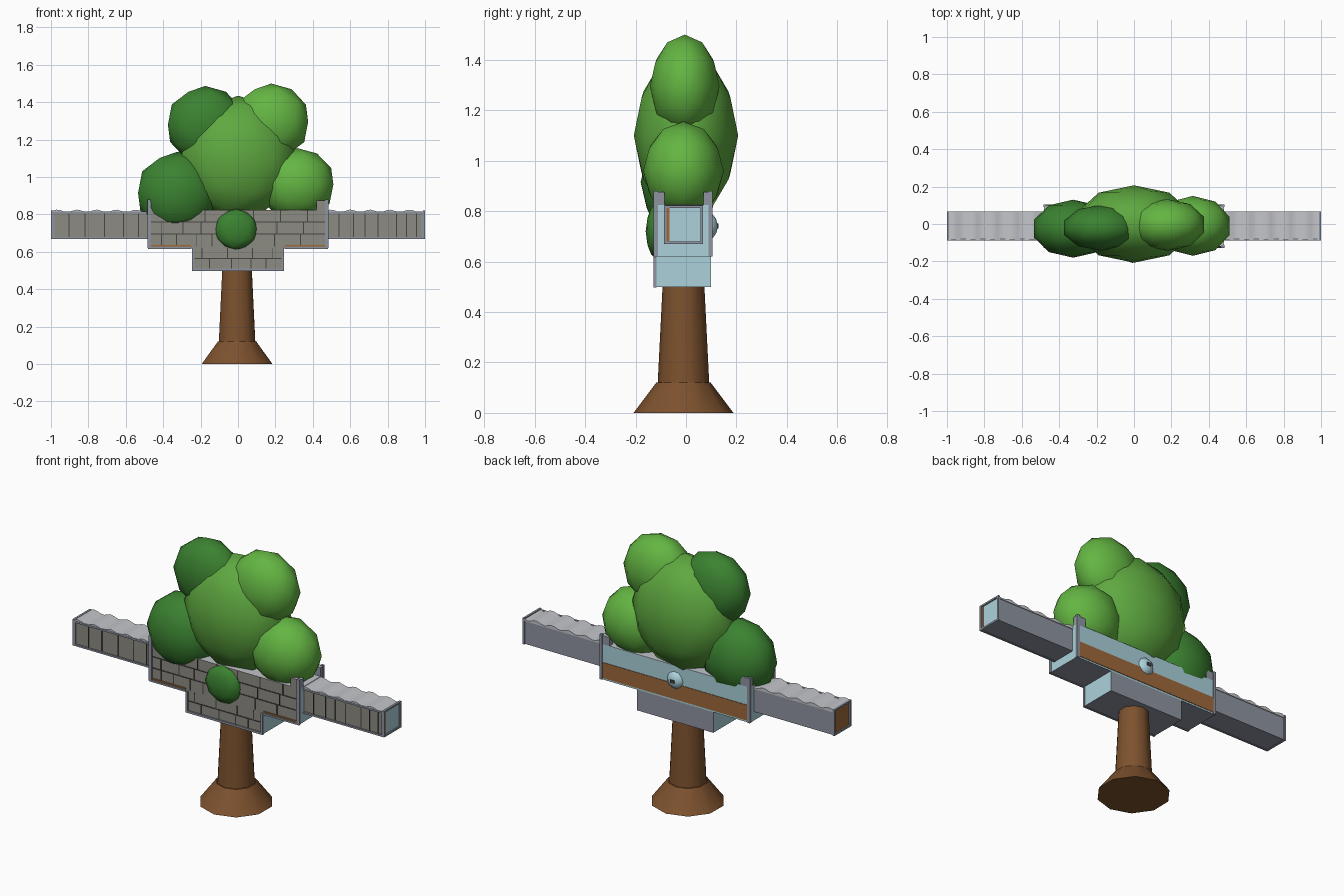
import bpy, bmesh, math, random
from mathutils import Vector, Matrix

if "Cube" in bpy.data.objects:
    bpy.data.objects.remove(bpy.data.objects["Cube"])

random.seed(4)


def srgb(v):
    return v / 12.92 if v <= 0.04045 else ((v + 0.055) / 1.055) ** 2.4


def mat(name, r, g, b):
    m = bpy.data.materials.new(name)
    m.diffuse_color = (srgb(r), srgb(g), srgb(b), 1)
    m.use_nodes = True
    m.node_tree.nodes["Principled BSDF"].inputs["Base Color"].default_value = m.diffuse_color
    return m


BARK = mat("bark brown", 0.49, 0.32, 0.18)
WOOD = mat("wood orange", 0.62, 0.41, 0.23)
LEAF = mat("light leaf", 0.39, 0.71, 0.26)
MID = mat("middle leaf", 0.37, 0.66, 0.25)
DARK = mat("dark leaf", 0.23, 0.51, 0.19)
STONE = mat("warm stone", 0.55, 0.545, 0.51)
JOINT = mat("joint grey", 0.27, 0.27, 0.27)
SLATE = mat("slate grey", 0.56, 0.58, 0.63)
ICE = mat("pale blue", 0.67, 0.82, 0.86)
CAP = mat("pale grey", 0.76, 0.77, 0.79)


def finish(bm, name, mats, smooth=None):
    me = bpy.data.meshes.new(name)
    bm.normal_update()
    bm.to_mesh(me)
    bm.free()
    ob = bpy.data.objects.new(name, me)
    bpy.context.collection.objects.link(ob)
    for m in mats:
        me.materials.append(m)
    if smooth:
        bpy.ops.object.select_all(action='DESELECT')
        ob.select_set(True)
        bpy.context.view_layer.objects.active = ob
        bpy.ops.object.shade_smooth_by_angle(angle=math.radians(smooth))
    return ob


def add_box(bm, lo, hi):
    lo, hi = Vector(lo), Vector(hi)
    size = hi - lo
    m = Matrix.Translation((lo + hi) / 2) @ Matrix.Diagonal((*size, 1))
    return bmesh.ops.create_cube(bm, size=1, matrix=m)["verts"]


def box(name, lo, hi, base, front=None, back=None, right=None, left=None, top=None):
    """Box whose faces are coloured by the direction they look."""
    bm = bmesh.new()
    add_box(bm, lo, hi)
    bm.normal_update()
    mats = [base]
    rules = [(front, (0, -1, 0)), (back, (0, 1, 0)), (right, (1, 0, 0)),
             (left, (-1, 0, 0)), (top, (0, 0, 1))]
    for m, d in rules:
        if m:
            mats.append(m)
            for f in bm.faces:
                if f.normal.dot(Vector(d)) > 0.9:
                    f.material_index = len(mats) - 1
    return finish(bm, name, mats)


def bars(name, boxes, m):
    bm = bmesh.new()
    for lo, hi in boxes:
        add_box(bm, lo, hi)
    return finish(bm, name, [m])


def front_frame(x0, x1, z0, z1, y, t=0.012, d=0.008):
    """Four thin bars around a front panel."""
    a, b = y - d, y + 0.004
    return [((x0, a, z0), (x1, b, z0 + t)), ((x0, a, z1 - t), (x1, b, z1)),
            ((x0, a, z0), (x0 + t, b, z1)), ((x1 - t, a, z0), (x1, b, z1))]


def joints(x0, x1, z0, z1, y, rows, step):
    """Brick joints: horizontal courses and staggered uprights."""
    out, h, t = [], (z1 - z0) / rows, 0.0025
    for r in range(rows):
        z = z0 + r * h
        if r:
            out.append(((x0, y - 0.003, z - t), (x1, y + 0.002, z + t)))
        x = x0 + step * random.uniform(0.3, 1)
        while x < x1 - 0.02:
            out.append(((x - t, y - 0.003, z), (x + t, y + 0.002, z + h)))
            x += step * random.uniform(0.6, 1.3)
    return out


# Trunk with flared foot
bm = bmesh.new()
rings = []
for z, r in [(0, 0.198), (0.12, 0.108), (0.121, 0.102), (0.6, 0.078)]:
    rings.append([bm.verts.new((-0.005 + r * math.cos(2 * math.pi * i / 10 + 0.3),
                                -0.01 + r * math.sin(2 * math.pi * i / 10 + 0.3), z))
                  for i in range(10)])
for a, b in zip(rings, rings[1:]):
    for i in range(10):
        j = (i + 1) % 10
        bm.faces.new((a[i], a[j], b[j], b[i]))
bm.faces.new(rings[0][::-1])
bm.faces.new(rings[-1])
finish(bm, "trunk", [BARK], 40)

# Wall and the lower block that sits on the trunk
F, B = -0.12, 0.1
box("wall", (-0.48, F, 0.62), (0.48, B, 0.825), SLATE, STONE, ICE, ICE, ICE, CAP)
box("lower_block", (-0.245, F, 0.5), (0.245, B, 0.62), SLATE, STONE, SLATE, ICE, ICE)
box("wall_back_panel", (-0.47, B - 0.004, 0.63), (0.47, B + 0.003, 0.72), WOOD)
for s, tag in ((-1, "left"), (1, "right")):
    xa, xb = sorted((s * 0.42, s * 0.48))
    for y0, y1, side in ((F, F + 0.035, "front"), (B - 0.03, B, "back")):
        box(f"{tag}_{side}_battlement", (xa, y0, 0.82), (xb, y1, 0.875), SLATE,
            STONE if side == "front" else None, top=CAP)
    # Corner trims
    xo, xi = s * 0.483, s * 0.465
    a, b = sorted((xo, xi))
    bars(f"{tag}_corner_trim", [((a, F - 0.008, 0.62), (b, F + 0.008, 0.88)),
                                ((a, B - 0.01, 0.62), (b, B + 0.005, 0.88))], SLATE)
    a, b = sorted((s * 0.48, s * 0.25))
    bars(f"{tag}_wood_strip", [((a, F - 0.005, 0.628), (b, F, 0.636))], WOOD)

# Front trims and brick joints
bars("lower_block_trim", front_frame(-0.247, 0.247, 0.498, 0.62, F)[:1]
     + front_frame(-0.247, 0.247, 0.498, 0.62, F)[2:], SLATE)
bars("wall_trim", [((s * 0.365 - 0.117, F - 0.008, 0.616), (s * 0.365 + 0.117, F, 0.626))
                   for s in (-1, 1)], SLATE)
bars("wall_joints", joints(-0.465, 0.465, 0.63, 0.825, F, 3, 0.12)
     + joints(-0.233, 0.233, 0.51, 0.62, F, 2, 0.11), JOINT)

# Side arms with frames, end panels and rippled caps
AF, AB = -0.08, 0.063
for s, tag in ((-1, "left"), (1, "right")):
    x0, x1 = sorted((s * 0.47, s * 0.992))
    end = ICE if s > 0 else WOOD
    box(f"{tag}_arm", (x0, AF, 0.672), (x1, AB, 0.812), SLATE, STONE, SLATE, end, end)
    bars(f"{tag}_arm_trim", front_frame(x0, x1, 0.67, 0.815, AF, 0.01), SLATE)
    bars(f"{tag}_arm_joints", joints(x0 + 0.01, x1 - 0.01, 0.68, 0.805, AF, 1, 0.085), JOINT)
    e0, e1 = sorted((s * 0.988, s * 1.0))
    ya, yb, za, zb = AF - 0.008, AB + 0.005, 0.67, 0.822
    t = 0.01
    bars(f"{tag}_end_frame", [((e0, ya, za), (e1, yb, za + t)), ((e0, ya, zb - t), (e1, yb, zb)),
                              ((e0, ya, za), (e1, ya + t, zb)), ((e0, yb - t, za), (e1, yb, zb))], SLATE)
    if s > 0:
        bars("right_end_wood_edge", [((0.99, ya + t, za + t), (0.996, ya + 0.022, zb - t))], WOOD)
    bm = bmesh.new()
    n, prev = 24, None
    for i in range(n + 1):
        x = x0 + (x1 - x0) * i / n
        z = 0.819 + 0.007 * math.sin(i * 1.3)
        cur = [bm.verts.new(p) for p in ((x, AF - 0.006, 0.805), (x, AB + 0.004, 0.805),
                                         (x, AB + 0.004, z), (x, AF - 0.006, z))]
        if prev:
            for k in range(4):
                m = (k + 1) % 4
                bm.faces.new((prev[k], prev[m], cur[m], cur[k]))
        else:
            bm.faces.new(cur)
        prev = cur
    bm.faces.new(prev)
    bmesh.ops.recalc_face_normals(bm, faces=bm.faces)
    finish(bm, f"{tag}_arm_cap", [CAP], 30)


# Rounded clumps, flattened front to back
def clump(name, c, r, m):
    bm = bmesh.new()
    bmesh.ops.create_icosphere(bm, subdivisions=2, radius=1,
                               matrix=Matrix.Translation(c) @ Matrix.Diagonal((*r, 1)))
    return finish(bm, name, [m], 60)


clump("middle_leaves", (0, 0, 1.1), (0.32, 0.207, 0.335), MID)
clump("lower_left_leaves", (-0.325, -0.025, 0.915), (0.22, 0.155, 0.22), DARK)
clump("upper_left_leaves", (-0.175, -0.02, 1.28), (0.21, 0.122, 0.207), DARK)
clump("lower_right_leaves", (0.315, -0.01, 0.96), (0.205, 0.16, 0.195), LEAF)
clump("upper_right_leaves", (0.178, -0.005, 1.295), (0.207, 0.138, 0.205), LEAF)
clump("front_leaf_tuft", (-0.01, -0.115, 0.72), (0.115, 0.045, 0.11), DARK)
clump("back_knob", (0, 0.085, 0.74), (0.055, 0.042, 0.055), ICE)
bars("knob_mark", [((-0.012, 0.124, 0.732), (0.012, 0.129, 0.75))], JOINT)
